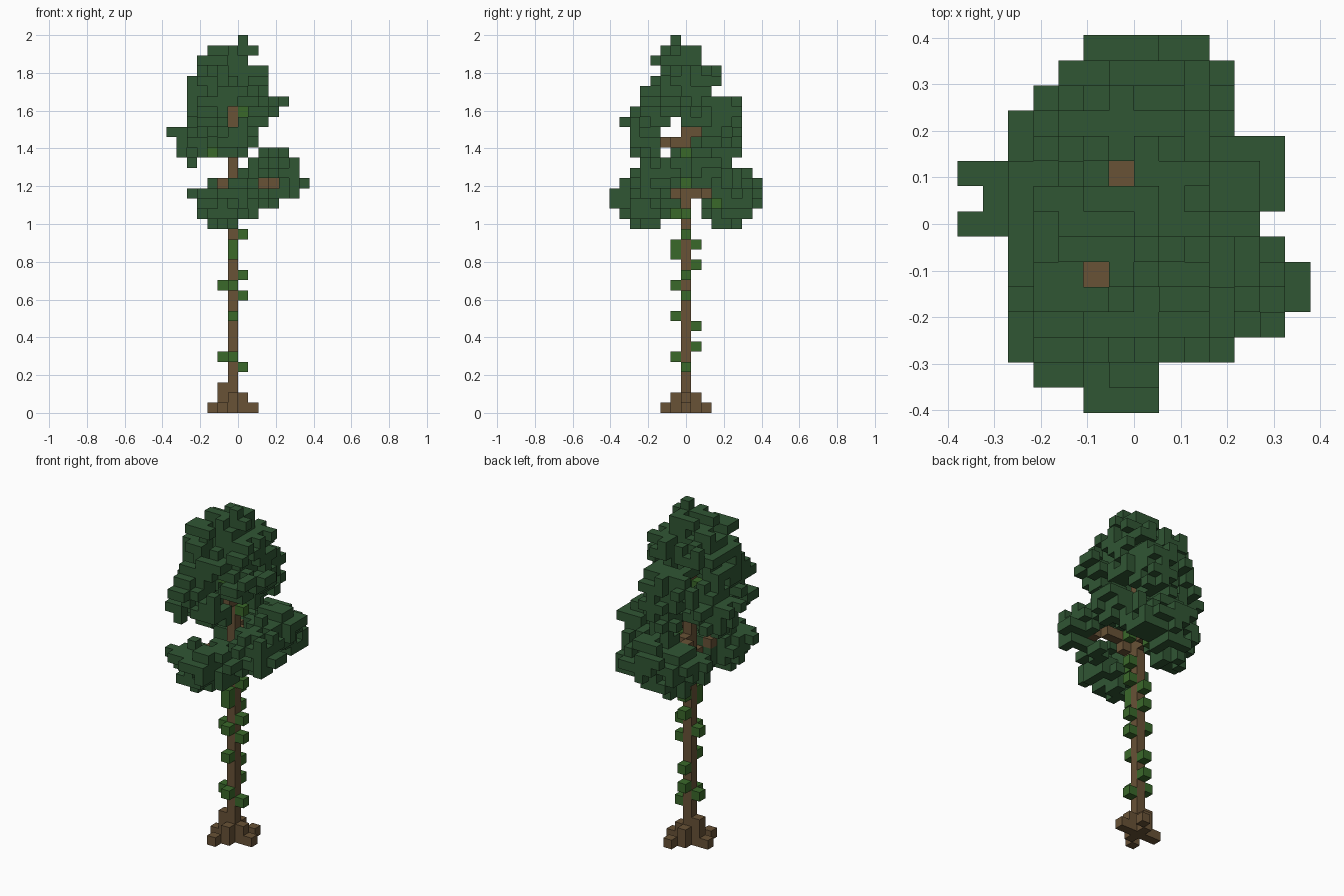
import bpy, bmesh, random
from mathutils import Vector

random.seed(11)
cube = bpy.data.objects.get("Cube")
if cube:
    bpy.data.objects.remove(cube, do_unlink=True)

UNIT = 2 / 37                      # edge of one block
ORIGIN = Vector((-7, -7.5, 0))     # corner of block (0, 0, 0), in blocks
TRUNK = (6, 7)                     # block column of the trunk


def material(name, rgb):
    mat = bpy.data.materials.new(name)
    mat.use_nodes = True
    mat.diffuse_color = (*rgb, 1)
    mat.node_tree.nodes["Principled BSDF"].inputs["Base Color"].default_value = (*rgb, 1)
    return mat


bark = material("brown bark", (0.138, 0.084, 0.037))
needle = material("dark green needles", (0.03, 0.093, 0.034))
ivy = material("bright green leaves", (0.042, 0.14, 0.023))

AXES = [Vector(a) for a in ((1, 0, 0), (0, 1, 0), (0, 0, 1))]
SIDES = [a * s for a in AXES for s in (1, -1)]
taken = set()                      # blocks already used by any part


def neighbours(cell):
    return [tuple(int(c + d) for c, d in zip(cell, side)) for side in SIDES]


def build_blocks(name, cells, mat):
    """Make one object from the outer faces of a set of blocks."""
    cells = set(cells) - taken
    taken.update(cells)
    bm = bmesh.new()
    for cell in sorted(cells):
        middle = Vector(cell) + ORIGIN + Vector((0.5, 0.5, 0.5))
        for side, beside in zip(SIDES, neighbours(cell)):
            if beside in cells:
                continue
            u = Vector((side.y, side.z, side.x))
            v = side.cross(u)
            corners = [middle + (side + u * a + v * b) / 2
                       for a, b in ((1, 1), (-1, 1), (-1, -1), (1, -1))]
            bm.faces.new([bm.verts.new(c * UNIT) for c in corners])
    bmesh.ops.remove_doubles(bm, verts=bm.verts, dist=UNIT / 100)
    mesh = bpy.data.meshes.new(name)
    bm.to_mesh(mesh)
    bm.free()
    mesh.materials.append(mat)
    obj = bpy.data.objects.new(name, mesh)
    bpy.context.collection.objects.link(obj)


def line(start, end):
    """Blocks along a straight line."""
    a, b = Vector(start), Vector(end)
    steps = int(max(abs(c) for c in b - a))
    return [tuple(round(c) for c in a.lerp(b, n / steps)) for n in range(steps + 1)]


# Trunk
build_blocks("trunk", line((*TRUNK, 0), (*TRUNK, 31)), bark)

# Roots: four arms stepped up towards the trunk, two of them with bent tips
roots = [(5, 7, 2), (4, 7, 0), (8, 7, 0), (5, 5, 0), (7, 9, 0)]
for dx, dy in ((1, 0), (-1, 0), (0, 1), (0, -1)):
    roots += [(TRUNK[0] + dx, TRUNK[1] + dy, h) for h in (0, 1)]
build_blocks("roots", roots, bark)

# Branches, one into each needle cluster
branches = {
    "front_low_branch": ((6, 7, 20), (5, 4, 21)),
    "back_low_branch": ((6, 7, 21), (7, 10, 21)),
    "back_right_low_branch": ((6, 7, 22), (5, 9, 22)),
    "left_branch": ((6, 7, 21), (10, 5, 22)),
    "front_high_branch": ((6, 7, 26), (5, 4, 26)),
    "back_high_branch": ((6, 7, 26), (6, 10, 28)),
}
for name, (start, end) in branches.items():
    build_blocks(name, line(start, end), bark)

# Climbing leaves: heights on each side of the trunk, and two on the branches
climbers = {
    (1, 0): (4, 11, 13, 17, 19, 22, 25, 29),
    (-1, 0): (5, 12, 28),
    (0, -1): (5, 9, 12, 15, 16, 19),
    (0, 1): (6, 8, 14, 16, 29),
}
leaves = [(TRUNK[0] + dx, TRUNK[1] + dy, h)
          for (dx, dy), heights in climbers.items() for h in heights]
build_blocks("climbing_leaves", leaves + [(4, 4, 25), (7, 10, 20)], ivy)

# Outline of the crown per layer, upwards: x from, x to, y from, y to
OUTLINE_BASE = 18
OUTLINE = [
    (3, 6, 2, 12), (2, 8, 1, 13), (3, 10, 0, 14), (2, 12, 0, 14), (4, 13, 0, 14),
    (6, 13, 2, 13), (2, 12, 3, 11), (0, 12, 1, 12), (1, 8, 1, 12), (0, 9, 2, 12),
    (2, 10, 1, 13), (2, 10, 2, 12), (2, 11, 3, 12), (1, 9, 3, 9), (2, 9, 4, 10),
    (2, 9, 5, 10), (2, 7, 4, 8), (4, 8, 5, 8), (7, 7, 6, 6),
]

# Gaps in the needles that leave bark and bright leaves open to the outside
FRONT_GAPS = {(9, 22), (10, 22), (5, 22), (6, 23), (6, 28), (6, 29), (7, 29), (4, 25)}
LEFT_GAPS = {(5, 21), (7, 21), (9, 21), (7, 22), (10, 20), (7, 25),
             (5, 26), (6, 26), (7, 26), (8, 27)}
THROUGH_GAPS = {(5, 25), (5, 27), (6, 27), (6, 28), (8, 21), (6, 21)}
TOP_GAPS = {(6, 9), (5, 5)}


def in_gap(i, j, k):
    slanted = i < 6 and abs(i + j - 13) < 2 and 0 <= k - 27 - 0.7 * (6 - i) < 2
    return (slanted or (i, k) in FRONT_GAPS and j < 8 or (j, k) in LEFT_GAPS and i > 6
            or (j, k) in THROUGH_GAPS or (i, j) in TOP_GAPS and k > 25)


def cluster(centre, radii):
    """Ragged ellipsoid of blocks, kept inside the crown outline."""
    cells = set()
    for k, (x0, x1, y0, y1) in enumerate(OUTLINE, OUTLINE_BASE):
        for i in range(x0, x1 + 1):
            for j in range(y0, y1 + 1):
                d = sum(((p - c) / r) ** 2 for p, c, r in zip((i, j, k), centre, radii))
                if d + random.uniform(-0.35, 0.85) < 1 and not in_gap(i, j, k):
                    cells.add((i, j, k))
    return {c for c in cells if any(n in cells for n in neighbours(c))}


# Needle clusters: centre and radii in blocks
clusters = {
    "top_needles": ((5.6, 6.9, 31.8), (4.7, 3.9, 4.2)),
    "tip_needles": ((7, 6, 35), (1.3, 1.3, 2.6)),
    "front_high_needles": ((4.6, 3.7, 27.5), (3.4, 3, 3.3)),
    "right_high_needles": ((2.3, 8.4, 26.4), (3.1, 2.6, 2.6)),
    "back_high_needles": ((6.4, 10.2, 27.8), (3.3, 3, 3.3)),
    "left_high_needles": ((8.9, 5.2, 29.3), (2.6, 2.5, 2.3)),
    "left_front_needles": ((10.8, 4.7, 22.4), (3.2, 2.7, 2.9)),
    "left_back_needles": ((10.4, 8.2, 23.7), (2.7, 2.7, 2)),
    "front_low_needles": ((5.6, 2.6, 20.4), (3.9, 3.3, 2.9)),
    "back_low_needles": ((7.4, 11.4, 21.3), (3.1, 3.2, 2.8)),
    "back_right_low_needles": ((4.4, 10.7, 20.3), (2.9, 2.7, 2.7)),
}
for name, (centre, radii) in clusters.items():
    build_blocks(name, cluster(centre, radii), needle)
